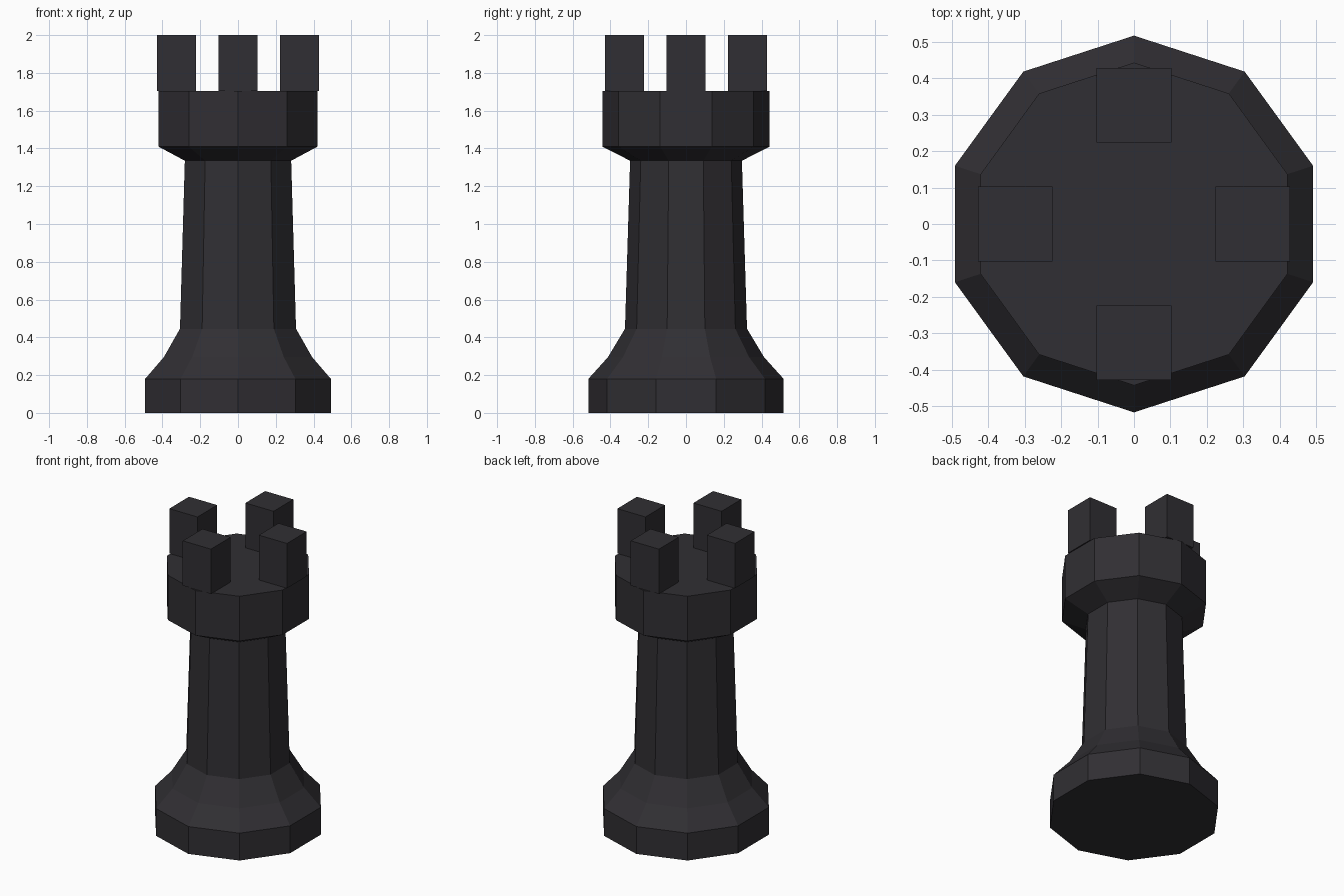
import bpy, bmesh
from math import cos, sin, pi

if "Cube" in bpy.data.objects:
    bpy.data.objects.remove(bpy.data.objects["Cube"])

SIDES = 10

mat = bpy.data.materials.new("dark_stone")
mat.diffuse_color = (0.03, 0.028, 0.033, 1)
mat.use_nodes = True
mat.node_tree.nodes["Principled BSDF"].inputs["Base Color"].default_value = mat.diffuse_color


def add_object(name, bm):
    bmesh.ops.recalc_face_normals(bm, faces=bm.faces)
    mesh = bpy.data.meshes.new(name)
    bm.to_mesh(mesh)
    bm.free()
    mesh.materials.append(mat)
    obj = bpy.data.objects.new(name, mesh)
    bpy.context.collection.objects.link(obj)
    return obj


def lathe(name, profile):
    """Ten-sided turned solid with a corner on the y axis, capped at both ends."""
    bm = bmesh.new()
    rings = [[bm.verts.new((r * sin(2 * pi * i / SIDES), r * cos(2 * pi * i / SIDES), z))
              for i in range(SIDES)] for r, z in profile]
    for low, high in zip(rings, rings[1:]):
        for i in range(SIDES):
            j = (i + 1) % SIDES
            bm.faces.new((low[i], low[j], high[j], high[i]))
    bm.faces.new(rings[0])
    bm.faces.new(rings[-1])
    return add_object(name, bm)


# Base, shaft and head turned as one continuous body: (radius, height)
lathe("tower_body", [(0.517, 0), (0.517, 0.18), (0.413, 0.295), (0.323, 0.445),
                     (0.296, 1.335), (0.443, 1.41), (0.443, 1.705)])

# Four battlement blocks standing on the head
for name, x, y in (("right", 1, 0), ("back", 0, 1), ("left", -1, 0), ("front", 0, -1)):
    bm = bmesh.new()
    bmesh.ops.create_cube(bm, size=1)
    bmesh.ops.scale(bm, verts=bm.verts, vec=(0.205, 0.205, 0.295))
    block = add_object(f"battlement_{name}", bm)
    block.location = (0.326 * x, 0.326 * y, 1.8525)
